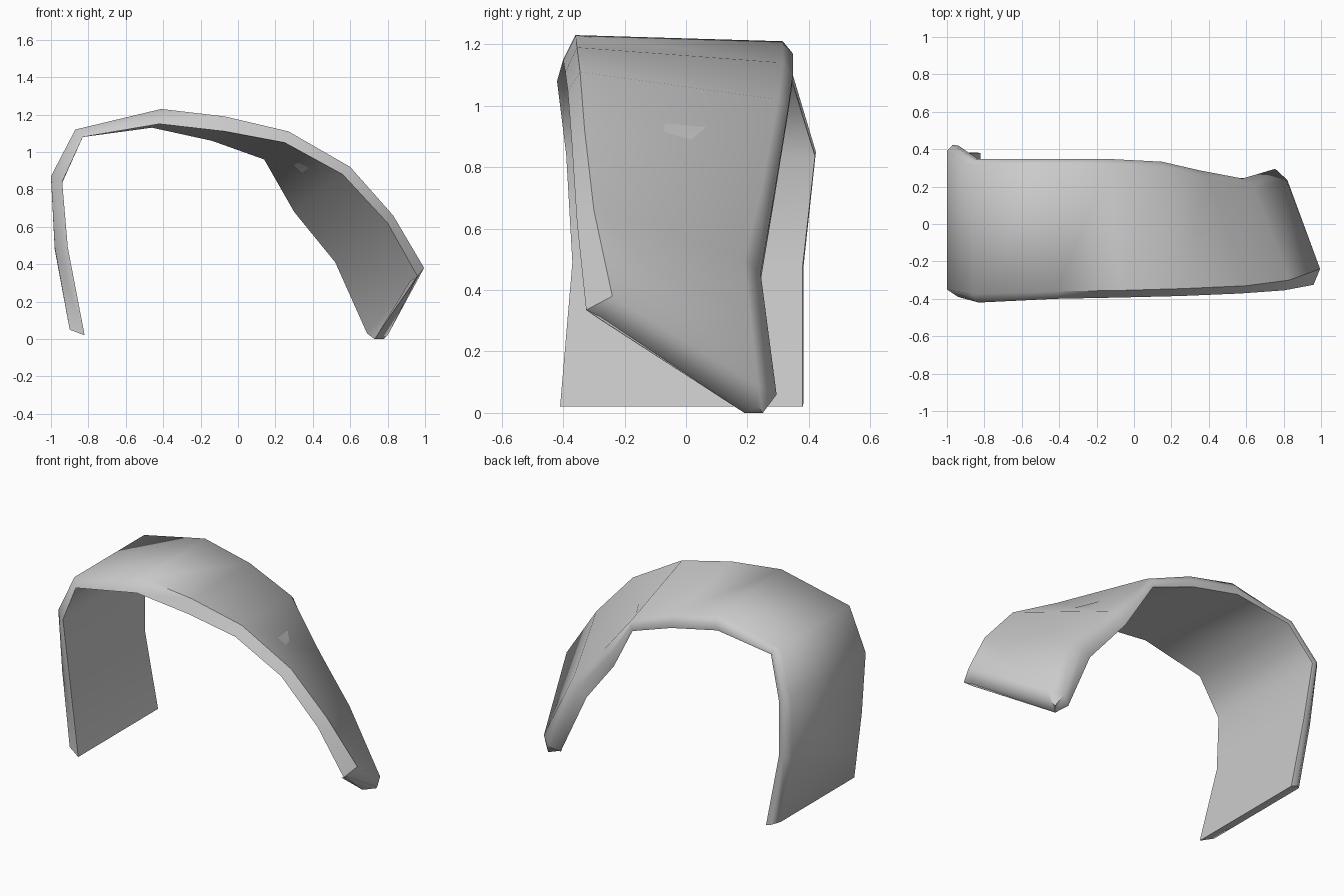
import bpy, bmesh, math
from mathutils import Vector as V

if "Cube" in bpy.data.objects:
    bpy.data.objects.remove(bpy.data.objects["Cube"])

# rails run from the left foot, over the crown, to the right tip
inner_front = [(-.82, -.41, .02), (-.91, -.37, .49), (-.94, -.39, .84), (-.83, -.42, 1.08),
               (-.42, -.40, 1.15), (-.07, -.393, 1.11), (.25, -.385, 1.05), (.56, -.372, .88),
               (.80, -.355, .62), (.96, -.325, .335)]
outer_front = [(-.90, -.38, .05), (-.98, -.34, .49), (-1.0, -.35, .87), (-.87, -.375, 1.12),
               (-.41, -.36, 1.23), (-.07, -.355, 1.19), (.27, -.345, 1.11), (.60, -.33, .92),
               (.83, -.30, .66), (.995, -.24, .38)]
inner_back = [(-.82, .38, .02), (-.91, .38, .48), (-.94, .42, .835), (-.83, .345, 1.08),
              (-.46, .345, 1.13), (-.14, .345, 1.06), (.14, .33, .96), (.30, .285, .68),
              (.52, .24, .41), (.69, .255, .03)]
# flared outer rail at the back of the right leg
flare = {7: (.39, .25, .75), 8: (.64, .19, .50), 9: (.82, .235, .09)}

# cross-sections: front lip, outer skin, rounded back lip
sections = []
for i in range(10):
    fi, fo, bi = V(inner_front[i]), V(outer_front[i]), V(inner_back[i])
    bo = V(flare[i]) if i in flare else bi + V((fo.x - fi.x, -.03, fo.z - fi.z))
    side = (bi + bo) / 2
    side.y = max(bi.y, bo.y) + (.04 if i == 9 else .003)
    sections.append([fi, fo, bo, side, bi])
# bevelled end of the right tip
sections.append([V(p) for p in ((.92, -.29, .31), (.95, -.27, .315), (.80, .235, .02),
                                (.78, .25, 0), (.73, .19, 0))])

# skin the sections into a closed curved shell
bm = bmesh.new()
rings = [[bm.verts.new(p) for p in s] for s in sections]
for a, b in zip(rings, rings[1:]):
    for j in range(5):
        k = (j + 1) % 5
        bm.faces.new((a[j], a[k], b[k], b[j]))
bm.faces.new(rings[0])
bm.faces.new(rings[-1])
bmesh.ops.recalc_face_normals(bm, faces=bm.faces)
mesh = bpy.data.meshes.new("curved_guard")
bm.to_mesh(mesh)
bm.free()
guard = bpy.data.objects.new("curved_guard", mesh)
bpy.context.collection.objects.link(guard)
bpy.context.view_layer.objects.active = guard
guard.select_set(True)
bpy.ops.object.shade_smooth_by_angle(angle=math.radians(62))
